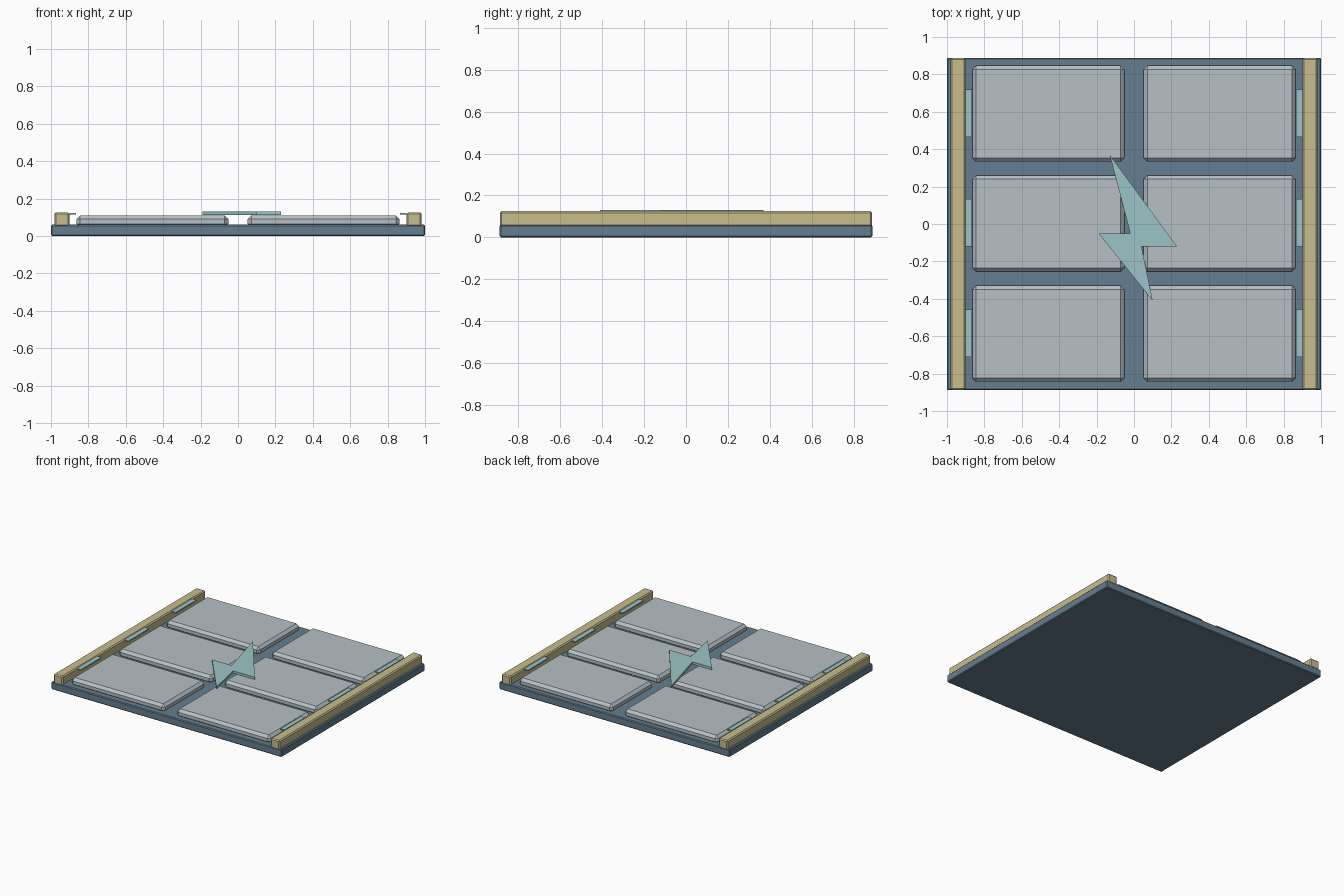
import bpy
import bmesh

cube = bpy.data.objects.get("Cube")
if cube:
    bpy.data.objects.remove(cube, do_unlink=True)


def material(name, rgb):
    mat = bpy.data.materials.new(name)
    mat.use_nodes = True
    colour = (*rgb, 1)
    mat.diffuse_color = colour
    mat.node_tree.nodes["Principled BSDF"].inputs["Base Color"].default_value = colour
    return mat


slate = material("slate blue", (0.13, 0.21, 0.28))
grey = material("pale grey", (0.47, 0.53, 0.56))
sand = material("sand", (0.58, 0.51, 0.27))
mint = material("pale teal", (0.33, 0.56, 0.58))


def add_mesh(name, bm, mat):
    mesh = bpy.data.meshes.new(name)
    bm.to_mesh(mesh)
    bm.free()
    mesh.materials.append(mat)
    obj = bpy.data.objects.new(name, mesh)
    bpy.context.collection.objects.link(obj)
    return obj


def box(name, centre, size, mat, bevel=0):
    bm = bmesh.new()
    bmesh.ops.create_cube(bm, size=1)
    bmesh.ops.scale(bm, vec=size, verts=bm.verts)
    if bevel:
        bmesh.ops.bevel(bm, geom=bm.edges[:], offset=bevel, segments=1,
                        affect='EDGES', profile=0.5)
    obj = add_mesh(name, bm, mat)
    obj.location = centre
    return obj


# Base slab
box("base_slab", (0, 0, 0.03), (2, 1.776, 0.06), slate, 0.006)

# Side rails, raised pads and rail lights, mirrored left and right
for side, sign in (("left", 1), ("right", -1)):
    box(f"{side}_rail", (sign * 0.942, 0, 0.0875), (0.08, 1.774, 0.075), sand, 0.008)
    for row, y in (("front", -0.586), ("middle", 0.003), ("back", 0.59)):
        box(f"{side}_{row}_pad", (sign * 0.458, y, 0.0775), (0.812, 0.514, 0.065), grey, 0.02)
        box(f"{side}_{row}_light", (sign * 0.884, y + 0.003, 0.118), (0.036, 0.254, 0.009), mint)

# Lightning bolt plate resting on the pads
outline = [(-0.13, 0.37), (-0.02, -0.05), (-0.19, -0.05),
           (0.10, -0.41), (0.04, -0.12), (0.23, -0.12)]
bm = bmesh.new()
face = bm.faces.new([bm.verts.new((x, y, 0.112)) for x, y in outline])
top = bmesh.ops.extrude_face_region(bm, geom=[face])
bmesh.ops.translate(bm, vec=(0, 0, 0.018),
                    verts=[v for v in top["geom"] if isinstance(v, bmesh.types.BMVert)])
bmesh.ops.recalc_face_normals(bm, faces=bm.faces)
add_mesh("lightning_bolt", bm, mint)
